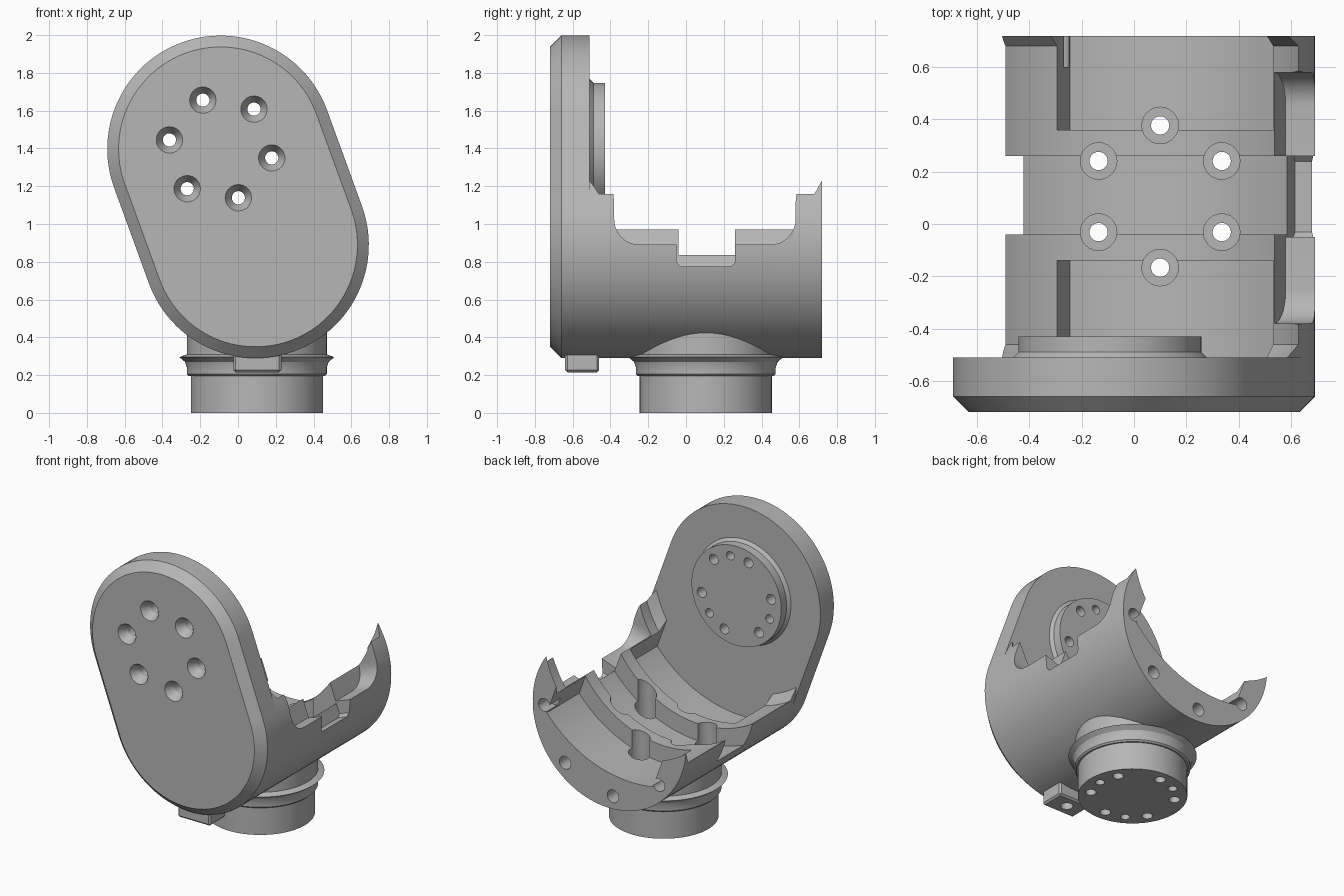
import bpy, bmesh, math
from mathutils import Matrix, Vector

cube = bpy.data.objects.get("Cube")
if cube:
    bpy.data.objects.remove(cube, do_unlink=True)

grey = bpy.data.materials.new("plain grey")
grey.use_nodes = True
grey.diffuse_color = (0.47, 0.47, 0.47, 1)
grey.node_tree.nodes["Principled BSDF"].inputs["Base Color"].default_value = grey.diffuse_color

# Frames: the bracket leans 20 degrees about the housing axis
TILT = Matrix.Translation((0.0925, 0, 0.89)) @ Matrix.Rotation(math.radians(-20), 4, "Y")
PIVOT_HEIGHT = 0.54
PIVOT = TILT @ Matrix.Translation((0, 0, PIVOT_HEIGHT))
STAND = Matrix.Translation((0.1, 0.105, 0))
ALONG_Y = Matrix.Rotation(math.radians(-90), 4, "X")
FACING = Matrix.Rotation(math.radians(90), 4, "X")


def arc(cx, cy, r, start, end, n):
    steps = [math.radians(start + (end - start) * i / n) for i in range(n + 1)]
    return [(cx + r * math.cos(a), cy + r * math.sin(a)) for a in steps]


def loft(name, rings, matrix):
    """Skin a list of matching point rings and cap both ends."""
    bm = bmesh.new()
    loops = [[bm.verts.new(matrix @ Vector(p)) for p in ring] for ring in rings]
    for a, b in zip(loops, loops[1:]):
        for i in range(len(a)):
            j = (i + 1) % len(a)
            bm.faces.new((a[i], a[j], b[j], b[i]))
    bm.faces.new(loops[0])
    bm.faces.new(loops[-1])
    bmesh.ops.recalc_face_normals(bm, faces=bm.faces)
    mesh = bpy.data.meshes.new(name)
    bm.to_mesh(mesh)
    bm.free()
    mesh.materials.append(grey)
    ob = bpy.data.objects.new(name, mesh)
    bpy.context.collection.objects.link(ob)
    return ob


def lathe(name, profile, matrix, n=96):
    circle = arc(0, 0, 1, 0, 360, n)[:-1]
    return loft(name, [[(x * r, y * r, t) for x, y in circle] for r, t in profile], matrix)


def prism(name, points, matrix, t0, t1):
    return loft(name, [[(x, y, t) for x, y in points] for t in (t0, t1)], matrix)


def activate(ob):
    bpy.ops.object.select_all(action="DESELECT")
    ob.select_set(True)
    bpy.context.view_layer.objects.active = ob


def cut(ob, cutters):
    activate(ob)
    for cutter in cutters:
        cutter.hide_render = True
        mod = ob.modifiers.new("cut", "BOOLEAN")
        mod.operation = "DIFFERENCE"
        mod.solver = "EXACT"
        mod.object = cutter
        bpy.ops.object.modifier_apply(modifier=mod.name)


def around(frame, r, angles):
    """Frames spaced on a circle in the frame's local xy plane."""
    return [frame @ Matrix.Translation((r * math.cos(math.radians(a)),
                                        r * math.sin(math.radians(a)), 0)) for a in angles]


HEX = range(30, 390, 60)
cutters = []


def holes(profile, frames):
    made = [lathe("hole_cutter", profile, f, 24) for f in frames]
    cutters.extend(made)
    return made


# Face plate: tilted stadium with a chamfered front rim
def stadium(r, y):
    outline = arc(0, PIVOT_HEIGHT, r, 0, 180, 48) + arc(0, 0, r, 180, 360, 48)
    return [(u, v, -y) for u, v in outline]


face_plate = loft("face_plate", [stadium(0.6, -0.51), stadium(0.6, -0.66),
                                 stadium(0.54, -0.72)], TILT @ FACING)

# Pivot boss on the inside of the plate
pivot_boss = lathe("pivot_boss", [(0.37, -0.515), (0.37, -0.51), (0.35, -0.49), (0.35, -0.43)],
                   PIVOT @ ALONG_Y)

# Countersunk through holes and blind holes around the pivot
sunk = holes([(0.07, 0.75), (0.07, 0.72), (0.035, 0.66), (0.035, 0.4)],
             around(PIVOT @ FACING, 0.275, HEX))
blind = holes([(0.03, 0.5), (0.03, 0.4)], around(PIVOT @ FACING, 0.275, (60, 180, 300)))
cut(face_plate, sunk)
cut(pivot_boss, sunk + blind)

# Housing: horizontal barrel behind the plate
housing = lathe("housing", [(0.6, -0.51), (0.6, 0.72)], TILT @ ALONG_Y)

# Swing clearance about the pivot, with flared ends and a deeper central channel
clearance = lathe("clearance_cutter", [
    (0.64, -0.55), (0.7, -0.51), (0.76, -0.46), (0.76, -0.04), (0.88, -0.04),
    (0.88, 0.26), (0.76, 0.26), (0.76, 0.68), (0.7, 0.72), (0.64, 0.76)], PIVOT @ ALONG_Y, 160)

# Flat-walled pockets at both ends of the barrel
half = math.degrees(math.asin(0.44 / 0.88))
pocket = arc(0, PIVOT_HEIGHT, 0.88, 270 - half, 270 + half, 32) + [(0.44, 0.6), (-0.44, 0.6)]
pockets = [prism("pocket_cutter", pocket, TILT @ FACING, -a, -b)
           for a, b in ((-0.6, -0.14), (0.36, 0.8))]

# Side window with rounded corners and a stepped notch
window = ([(-0.42, 0.4), (-0.38, 0.02)] + arc(-0.25, -0.074, 0.13, 180, 270, 10)
          + [(-0.05, -0.204), (-0.05, -0.29), (-0.03, -0.31),
             (0.24, -0.31), (0.26, -0.29), (0.26, -0.204)]
          + arc(0.45, -0.074, 0.13, 270, 360, 10) + [(0.58, 0.02), (0.62, 0.4)])
SIDEWAYS = Matrix(((0, 0, 1, 0), (1, 0, 0, 0), (0, 1, 0, 0), (0, 0, 0, 1)))
side_window = prism("window_cutter", window, TILT @ SIDEWAYS, 0.445, 0.9)

# Screw holes in the rear rim and down through the base
rim = holes([(0.045, -0.8), (0.045, -0.6)], around(TILT @ FACING, 0.51, (-21, -67, -113, -159)))
shafts = holes([(0.035, -0.1), (0.035, 0.2), (0.07, 0.2), (0.07, 0.9)],
               around(STAND, 0.272, HEX))
cut(housing, [clearance] + pockets + [side_window] + rim + shafts)

# Round base with a collar blending into the barrel
base = lathe("base", [(0.35, 0), (0.35, 0.195), (0.36, 0.195), (0.37, 0.205), (0.37, 0.24),
                      (0.38, 0.27), (0.41, 0.295), (0.37, 0.31), (0.37, 0.45)], STAND)
base_blind = holes([(0.03, -0.1), (0.03, 0.1)], around(STAND, 0.272, (0, 120, 240)))
cut(base, shafts + base_blind)

# Small tab under the plate
tab = prism("lower_tab", [(-0.025, -0.64), (0.23, -0.64), (0.23, -0.46), (-0.025, -0.46)],
            Matrix.Identity(4), 0.215, 0.34)
activate(tab)
bevel = tab.modifiers.new("bevel", "BEVEL")
bevel.width = 0.012
bpy.ops.object.modifier_apply(modifier=bevel.name)
cut(tab, holes([(0.04, 0.1), (0.04, 0.27)], [Matrix.Translation((0.1, -0.55, 0))]))

# Remove cutters and finish shading
for ob in cutters + pockets + [clearance, side_window]:
    bpy.data.objects.remove(ob, do_unlink=True)
for ob in (face_plate, pivot_boss, housing, base, tab):
    activate(ob)
    bpy.ops.object.shade_smooth_by_angle(angle=math.radians(25))
